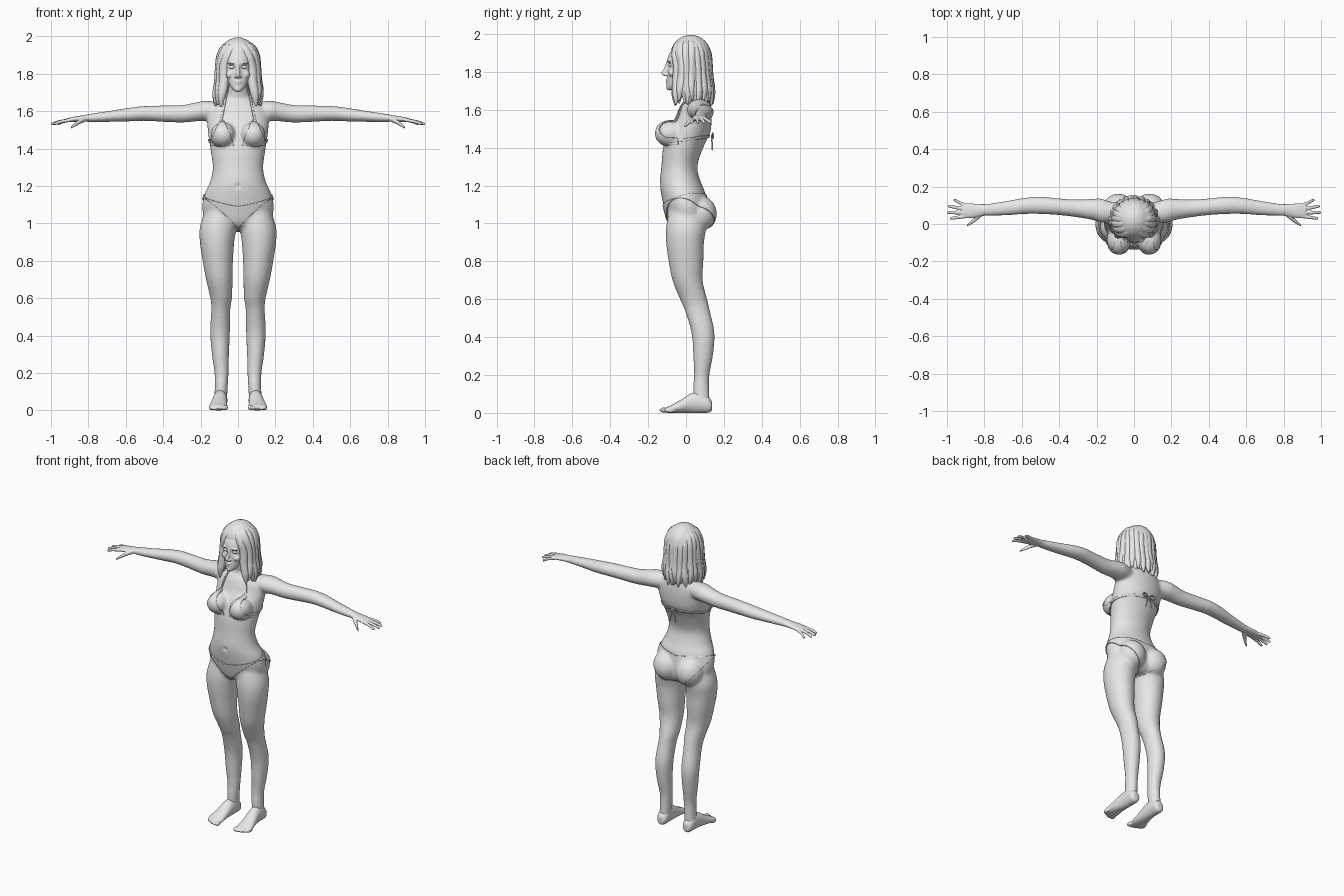
import bpy, bmesh, math, random
from mathutils import Matrix, Vector

random.seed(4)
cube = bpy.data.objects.get("Cube")
if cube:
    bpy.data.objects.remove(cube)

GREY = (.8, .8, .8, 1)
grey = bpy.data.materials.new("plain_grey")
grey.use_nodes = True
grey.diffuse_color = GREY
grey.node_tree.nodes["Principled BSDF"].inputs["Base Color"].default_value = GREY


def spline(rows, steps):
    """Smooth interpolation through the given stations."""
    out = []
    for i in range(len(rows) - 1):
        p0, p1 = rows[max(i - 1, 0)], rows[i]
        p2, p3 = rows[i + 1], rows[min(i + 2, len(rows) - 1)]
        for k in range(steps):
            t = k / steps
            out.append([b + t * (c - a) / 2
                        + t * t * (a - 2.5 * b + 2 * c - d / 2)
                        + t ** 3 * (1.5 * (b - c) + (d - a) / 2)
                        for a, b, c, d in zip(p0, p1, p2, p3)])
    return out + [list(rows[-1])]


def loft(bm, axis, rows, sides=32, steps=4):
    """Ellipse rings along an axis; row = position, centre pair, radius pair."""
    rings = []
    for t, p, q, a, b in spline(rows, steps):
        ring = []
        for k in range(sides):
            ang = math.tau * k / sides
            co = [p + a * math.cos(ang), q + b * math.sin(ang)]
            co.insert("xyz".index(axis), t)
            ring.append(bm.verts.new(co))
        rings.append(ring)
    for low, high in zip(rings, rings[1:]):
        for k in range(sides):
            n = (k + 1) % sides
            bm.faces.new((low[k], low[n], high[n], high[k]))
    bm.faces.new(rings[0][::-1])
    bm.faces.new(rings[-1])


def ball(bm, centre, size, segments=32):
    matrix = Matrix.Translation(centre) @ Matrix.Diagonal((*size, 1))
    bmesh.ops.create_uvsphere(bm, u_segments=segments, v_segments=segments // 2,
                              radius=1, matrix=matrix)


def mirror(bm):
    copy = bmesh.ops.duplicate(bm, geom=bm.verts[:] + bm.edges[:] + bm.faces[:])["geom"]
    for v in copy:
        if isinstance(v, bmesh.types.BMVert):
            v.co.x *= -1
    bmesh.ops.reverse_faces(bm, faces=[f for f in copy if isinstance(f, bmesh.types.BMFace)])


def finish(bm, name, recalc=True):
    if recalc:
        bmesh.ops.recalc_face_normals(bm, faces=bm.faces)
    mesh = bpy.data.meshes.new(name)
    bm.to_mesh(mesh)
    bm.free()
    mesh.materials.append(grey)
    mesh.shade_smooth()
    obj = bpy.data.objects.new(name, mesh)
    bpy.context.collection.objects.link(obj)
    return obj


def fuse(bm, name, voxel, rounds):
    """Merge overlapping parts into one smooth skin."""
    obj = finish(bm, name)
    skin = obj.modifiers.new("skin", 'REMESH')
    skin.mode = 'VOXEL'
    skin.voxel_size = voxel
    soften = obj.modifiers.new("soften", 'SMOOTH')
    soften.iterations = rounds
    graph = bpy.context.evaluated_depsgraph_get()
    mesh = bpy.data.meshes.new_from_object(obj.evaluated_get(graph))
    obj.modifiers.clear()
    obj.data = mesh
    mesh.materials.clear()
    mesh.materials.append(grey)
    mesh.shade_smooth()
    return obj


def dent(obj, centre, radius, depth):
    """Push the front surface inward around a point."""
    for v in obj.data.vertices:
        v.co.y += depth * math.exp(-((v.co - Vector(centre)).length / radius) ** 2)


# Body: limbs and paired masses, mirrored, then torso
bm = bmesh.new()
loft(bm, "z", [(1.07, .095, 0, .08, .09), (.98, .107, 0, .097, .105),
               (.9, .112, -.005, .092, .1), (.8, .108, 0, .081, .092),
               (.7, .1, .008, .071, .08), (.6, .09, .04, .058, .072),
               (.54, .092, .06, .051, .066), (.42, .096, .09, .053, .061),
               (.3, .094, .09, .046, .052), (.2, .088, .083, .038, .041),
               (.12, .09, .08, .035, .043), (.04, .094, .085, .035, .042)])
loft(bm, "x", [(.08, .06, 1.6, .045, .045), (.17, .07, 1.602, .064, .054),
               (.22, .078, 1.597, .057, .051), (.3, .083, 1.586, .048, .047),
               (.4, .092, 1.587, .045, .044), (.5, .1, 1.588, .047, .04),
               (.58, .097, 1.582, .044, .037), (.68, .085, 1.573, .039, .03),
               (.78, .076, 1.565, .033, .023), (.83, .074, 1.562, .03, .018)])
ball(bm, (.08, -.083, 1.475), (.066, .077, .066))
ball(bm, (.083, .069, 1.05), (.085, .088, .092))
mirror(bm)
loft(bm, "z", [(.965, 0, .015, .09, .06), (1, 0, .01, .165, .1),
               (1.08, 0, 0, .192, .115), (1.16, 0, -.015, .178, .117),
               (1.22, 0, -.03, .15, .108), (1.3, 0, -.035, .135, .095),
               (1.4, 0, -.015, .148, .106), (1.48, 0, .015, .16, .113),
               (1.56, 0, .04, .165, .096), (1.62, 0, .05, .15, .082),
               (1.66, 0, .06, .1, .062), (1.69, 0, .05, .06, .056),
               (1.78, 0, .03, .05, .055)])
body = fuse(bm, "body", .008, 12)
dent(body, (0, -.135, 1.2), .012, .008)

# Hands with four fingers and a thumb
bm = bmesh.new()
loft(bm, "x", [(.79, .076, 1.564, .03, .02), (.83, .073, 1.561, .034, .017),
               (.88, .07, 1.556, .04, .014), (.92, .071, 1.551, .037, .01)])
for base, tip, reach in ((.041, .03, .985), (.06, .062, 1), (.08, .095, .995), (.1, .127, .965)):
    mid = (.9 + reach) / 2
    loft(bm, "x", [(.895, base, 1.553, .01, .01), (mid, (base + tip) / 2, 1.545, .0095, .009),
                   (reach - .008, tip, 1.534, .008, .008), (reach, tip, 1.532, .004, .004)], 12)
loft(bm, "x", [(.815, .055, 1.557, .016, .013), (.845, .03, 1.545, .016, .013),
               (.875, .005, 1.525, .01, .01), (.893, -.008, 1.512, .005, .005)], 16)
mirror(bm)
fuse(bm, "hands", .004, 3)

# Feet with toes
bm = bmesh.new()
loft(bm, "y", [(.137, .094, .036, .02, .024), (.12, .094, .042, .033, .041),
               (.08, .094, .055, .037, .055), (.03, .096, .052, .039, .052),
               (-.03, .102, .034, .045, .034), (-.08, .106, .02, .05, .02),
               (-.11, .104, .014, .044, .013)])
for k in range(5):
    width = .014 if k == 0 else .0105 - .0007 * k
    ball(bm, (.067 + .02 * k, -.117 + .0022 * k * k, width + .001), (width, .024, width), 16)
mirror(bm)
fuse(bm, "feet", .005, 4)

# Head with brows, cheeks, nose, lips and chin
bm = bmesh.new()
for s in (-1, 1):
    ball(bm, (.032 * s, -.088, 1.856), (.024, .013, .007))
    ball(bm, (.042 * s, -.068, 1.795), (.022, .026, .022))
    ball(bm, (.012 * s, -.107, 1.784), (.008, .01, .007))
loft(bm, "z", [(1.706, 0, -.075, .018, .022), (1.725, 0, -.065, .036, .038),
               (1.76, 0, -.045, .055, .055), (1.8, 0, -.025, .068, .074),
               (1.84, 0, -.015, .074, .085), (1.88, 0, -.007, .077, .088),
               (1.92, 0, 0, .072, .072), (1.955, 0, .02, .05, .045)])
loft(bm, "z", [(1.855, 0, -.093, .008, .01), (1.82, 0, -.103, .009, .013),
               (1.792, 0, -.115, .011, .016), (1.778, 0, -.104, .01, .012)], 16)
ball(bm, (0, -.093, 1.759), (.022, .014, .006))
ball(bm, (0, -.092, 1.748), (.019, .014, .007))
ball(bm, (0, -.088, 1.718), (.02, .017, .016))
head = fuse(bm, "head", .004, 4)
for s in (-1, 1):
    dent(head, (.032 * s, -.1, 1.835), .016, .014)

# Eyes
bm = bmesh.new()
ball(bm, (.032, -.077, 1.835), (.017, .016, .011), 20)
mirror(bm)
finish(bm, "eyes")

# Hair: crown and two layers of wavy locks swept from a centre parting
bm = bmesh.new()
FALL = ((1.982, .25), (1.95, .58), (1.9, .8), (1.84, .88), (1.77, .93), (1.7, 1.05), (1.64, 1.1))
for layer in range(2):
    for k in range(9):
        for s in (-1, 1):
            angle = math.radians(50 + 15.5 * k + 8 * layer)
            phase, drop = random.uniform(0, 6), random.uniform(-.02, .012)
            rows = []
            for i, (z, r) in enumerate(FALL):
                low = i / (len(FALL) - 1)
                front = max(math.cos(angle), 0)
                turn = angle - .95 * front * max(1 - low * 2, 0)
                turn += .07 * math.sin(phase + 5 * low) * low
                r -= .05 * layer
                thick = (.016, .028, .029, .027, .026, .022, .004)[i]
                rows.append((z + drop * low, s * .11 * r * math.sin(turn),
                             .02 - .11 * r * math.cos(turn), thick, thick * .9))
            loft(bm, "z", rows, 12)
ball(bm, (0, .025, 1.886), (.1, .108, .109))
finish(bm, "hair")


def garment(name, limits, thick):
    """Copy the body surface inside half-spaces (normal, distance) and thicken it."""
    bm = bmesh.new()
    bm.from_mesh(body.data)
    for normal, distance in [((-1, 0, 0), 0)] + limits:
        n = Vector(normal)
        bmesh.ops.bisect_plane(bm, geom=bm.verts[:] + bm.edges[:] + bm.faces[:],
                               plane_co=n * distance / n.length_squared,
                               plane_no=n.normalized(), clear_outer=True)
    mirror(bm)
    bmesh.ops.remove_doubles(bm, verts=bm.verts, dist=.0005)
    obj = finish(bm, name, recalc=False)
    shell = obj.modifiers.new("cloth", 'SOLIDIFY')
    shell.thickness = thick
    shell.offset = 1


# Swimwear cut from the body surface
garment("swim_bottom", [((-.18, -.25, 1), 1.12), ((1, -.28, -1.07), .1 - 1.07 * 1.05),
                        ((0, 0, -1), -.94)], .006)
garment("swim_cups", [((0, 0, -1), -1.417), ((0, 1, 0), -.04), ((0, 0, 1), 1.548),
                      ((-1, 0, .42), .42 * 1.42 - .022), ((1, 0, .47), .155 + .47 * 1.42)], .006)
garment("back_strap", [((0, -.15, 1), 1.449), ((0, .15, -1), -1.437), ((0, -1, 0), .075)], .006)
garment("neck_straps", [((1, 0, .2), .094 + .31), ((-1, 0, -.2), -.084 - .31),
                        ((0, 0, -1), -1.54), ((0, 1, 0), .06)], .006)

# Tied bow at the back
bow = bpy.data.curves.new("back_bow", 'CURVE')
bow.dimensions = '3D'
bow.bevel_depth = .004
for s in (-1, 1):
    for path in ([(0, 0), (.035, .018), (.045, 0), (0, 0)], [(0, 0), (.012, -.03), (.022, -.07)]):
        line = bow.splines.new('BEZIER')
        line.bezier_points.add(len(path) - 1)
        for point, (x, z) in zip(line.bezier_points, path):
            point.co = (s * x, .135 + .2 * x, 1.457 + z)
            point.handle_left_type = point.handle_right_type = 'AUTO'
bow.materials.append(grey)
bpy.context.collection.objects.link(bpy.data.objects.new("back_bow", bow))
